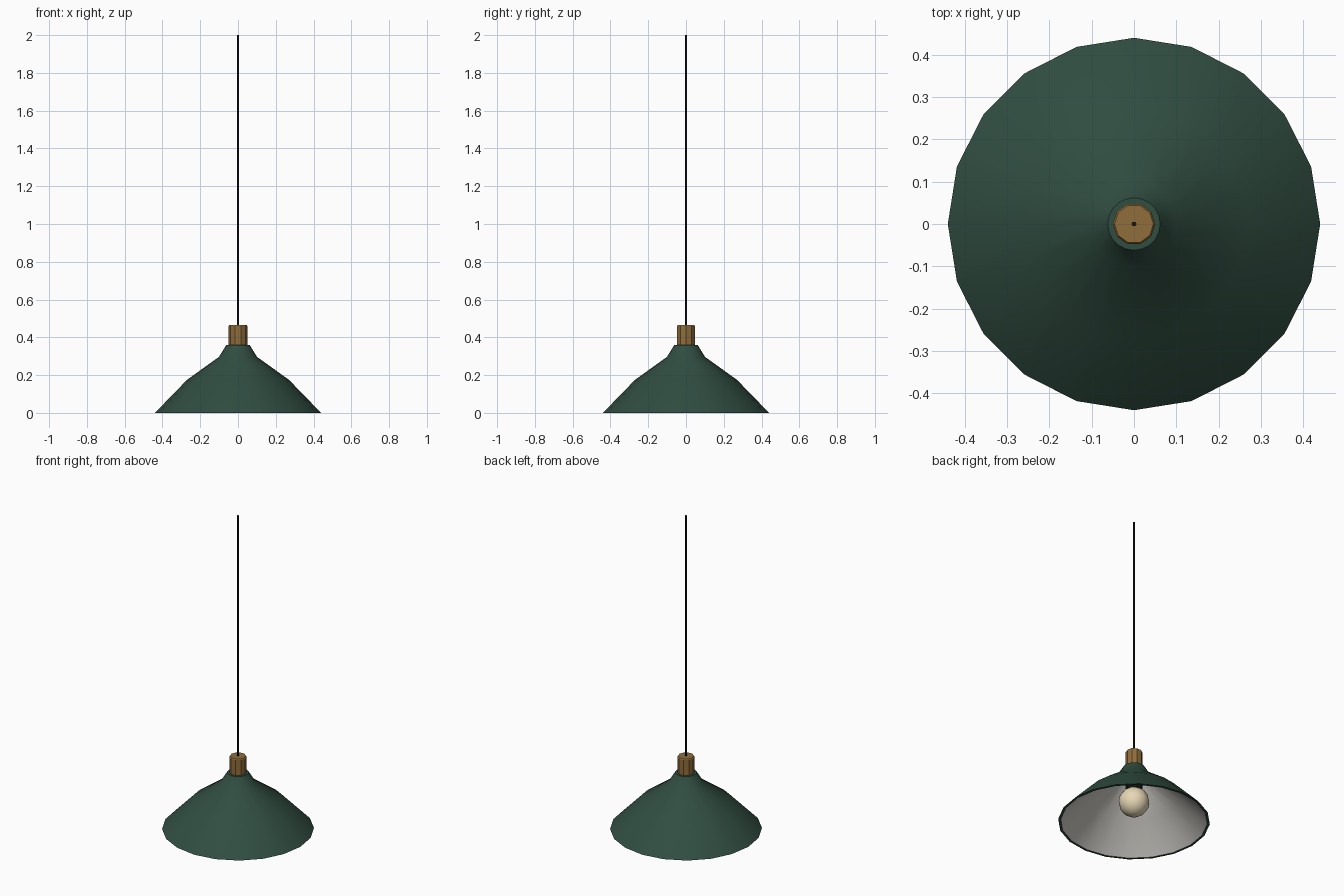
import bpy, bmesh, math

cube = bpy.data.objects.get("Cube")
if cube:
    bpy.data.objects.remove(cube)


def material(name, rgb):
    m = bpy.data.materials.new(name)
    m.use_nodes = True
    m.diffuse_color = (*rgb, 1)
    m.node_tree.nodes["Principled BSDF"].inputs["Base Color"].default_value = (*rgb, 1)
    return m


green = material("dark green enamel", (0.03, 0.075, 0.053))
white = material("warm white lining", (0.62, 0.6, 0.56))
brass = material("aged brass", (0.28, 0.155, 0.045))
black = material("black rubber", (0.008, 0.008, 0.008))
cream = material("cream glass", (0.8, 0.68, 0.46))


def lathe(name, profile, sides, mats, angle, lining_from=None):
    """Turn a (radius, z) profile about z; radius 0 closes the end."""
    bm = bmesh.new()
    rings = []
    for r, z in profile:
        if r == 0:
            rings.append([bm.verts.new((0, 0, z))] * sides)
        else:
            rings.append([bm.verts.new((r * math.cos(math.tau * i / sides),
                                        r * math.sin(math.tau * i / sides), z))
                          for i in range(sides)])
    for k, (a, b) in enumerate(zip(rings, rings[1:])):
        for i in range(sides):
            j = (i + 1) % sides
            corners = list(dict.fromkeys((a[i], a[j], b[j], b[i])))
            face = bm.faces.new(corners)
            if lining_from is not None and k >= lining_from:
                face.material_index = 1
    bmesh.ops.recalc_face_normals(bm, faces=bm.faces)
    mesh = bpy.data.meshes.new(name)
    bm.to_mesh(mesh)
    bm.free()
    for m in mats:
        mesh.materials.append(m)
    obj = bpy.data.objects.new(name, mesh)
    bpy.context.collection.objects.link(obj)
    bpy.ops.object.select_all(action="DESELECT")
    obj.select_set(True)
    bpy.context.view_layer.objects.active = obj
    bpy.ops.object.shade_smooth_by_angle(angle=math.radians(angle))
    return obj


# Shade: enamel outside and rim, pale lining inside
outer = [(0, 0.36), (0.062, 0.36), (0.10, 0.297), (0.27, 0.175), (0.44, 0)]
inner = [(0.425, 0), (0.262, 0.165), (0.093, 0.285), (0.055, 0.345), (0, 0.345)]
lathe("shade", outer + inner, 20, [green, white], 40, lining_from=len(outer))

# Cap with softened edges
lathe("cap", [(0, 0.355), (0.046, 0.355), (0.05, 0.361), (0.05, 0.459),
              (0.046, 0.465), (0, 0.465)], 10, [brass], 30)

# Hanging cord
lathe("cord", [(0, 0.46), (0.006, 0.46), (0.006, 2), (0, 2)], 6, [black], 30)

# Lamp holder inside the shade
lathe("socket", [(0, 0.2), (0.05, 0.2), (0.05, 0.35), (0, 0.35)], 10, [black], 30)

# Globe bulb
bulb_r, bulb_z, steps = 0.09, 0.13, 8
arc = [(bulb_r * math.sin(math.pi * i / steps), bulb_z + bulb_r * math.cos(math.pi * i / steps))
       for i in range(1, steps)]
lathe("bulb", [(0, bulb_z + bulb_r)] + arc + [(0, bulb_z - bulb_r)], 12, [cream], 60)
